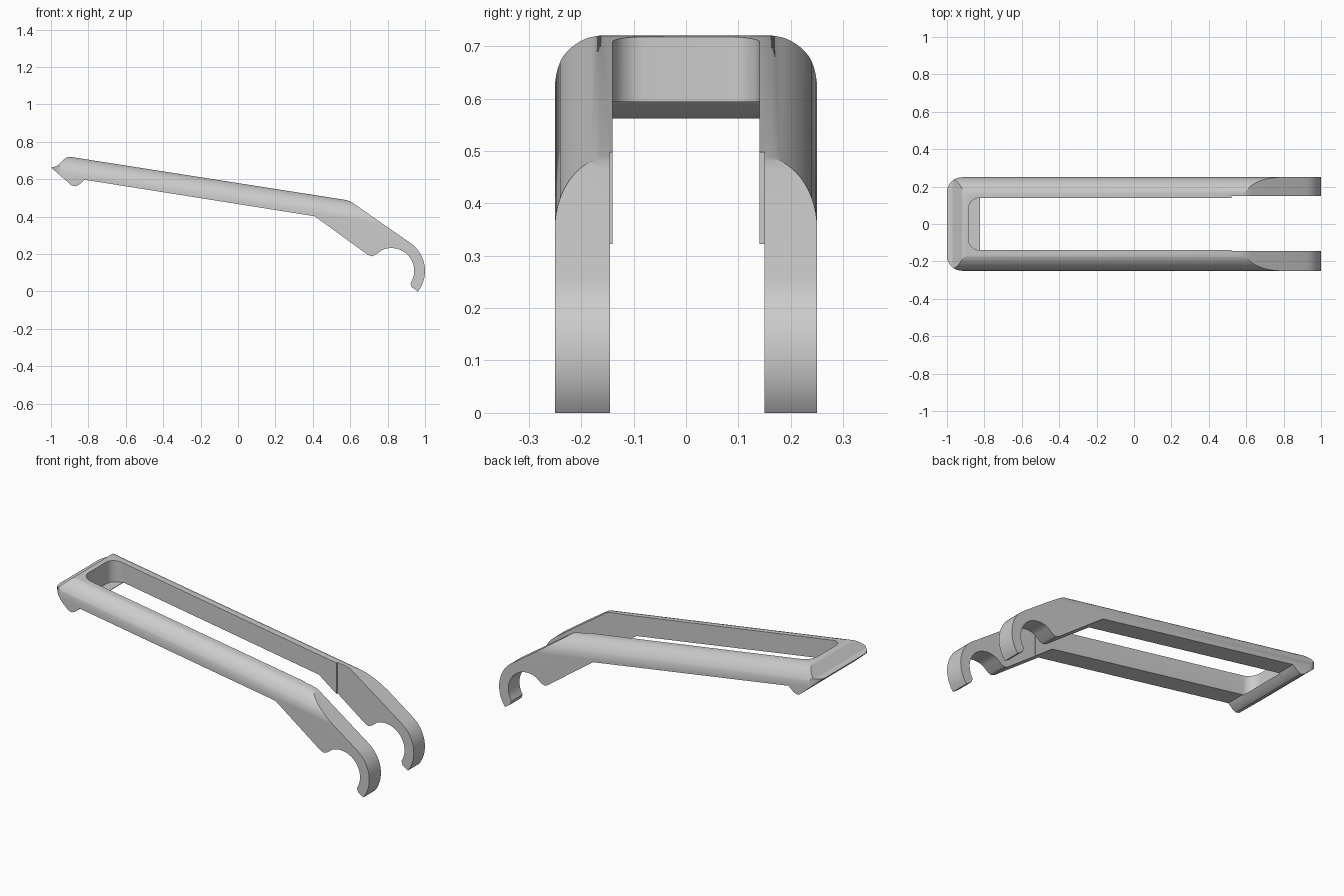
import bpy, bmesh, math

if "Cube" in bpy.data.objects:
    bpy.data.objects.remove(bpy.data.objects["Cube"])


def arc(cx, cz, r, a0, a1, n):
    return [(cx + r * math.cos(math.radians(a0 + (a1 - a0) * i / n)),
             cz + r * math.sin(math.radians(a0 + (a1 - a0) * i / n))) for i in range(n + 1)]


def prism(name, pts, t0, t1, place):
    """Extrude a 2D outline from t0 to t1; place maps (a, b, t) to xyz."""
    bm = bmesh.new()
    lo = [bm.verts.new(place(a, b, t0)) for a, b in pts]
    hi = [bm.verts.new(place(a, b, t1)) for a, b in pts]
    bm.faces.new(lo)
    bm.faces.new(hi[::-1])
    for i in range(len(pts)):
        j = (i + 1) % len(pts)
        bm.faces.new((lo[j], lo[i], hi[i], hi[j]))
    bmesh.ops.recalc_face_normals(bm, faces=bm.faces)
    me = bpy.data.meshes.new(name)
    bm.to_mesh(me)
    bm.free()
    ob = bpy.data.objects.new(name, me)
    bpy.context.collection.objects.link(ob)
    return ob


def side(a, b, t):
    return (a, t, b)


def activate(ob):
    bpy.ops.object.select_all(action='DESELECT')
    ob.select_set(True)
    bpy.context.view_layer.objects.active = ob


def intersect(ob, cutter):
    m = ob.modifiers.new("trim", 'BOOLEAN')
    m.operation, m.solver, m.object = 'INTERSECT', 'EXACT', cutter
    activate(ob)
    bpy.ops.object.modifier_apply(modifier=m.name)
    bpy.data.objects.remove(cutter)


# Side profile: pointed end, long bar, bend, hooked tip
lower_end = [(-0.89, 0.567), (-0.87, 0.562), (-0.85, 0.57), (-0.82, 0.597)]
profile = [(-0.90, 0.72), (-0.92, 0.715), (-0.945, 0.692), (-0.97, 0.669), (-1.0, 0.663)]
profile += lower_end
profile += [(0.41, 0.402), (0.695, 0.195), (0.715, 0.188), (0.735, 0.195)]
profile += arc(0.82, 0.11, 0.122, 115, -33, 20)
profile += [(0.93, 0.022), (0.962, 0.0)]
profile += arc(0.82, 0.11, 0.18, -33, 55, 14)
profile += [(0.63, 0.462), (0.60, 0.482), (0.57, 0.490)]
handle = prism("forked_handle", profile, -0.3, 0.3, side)

# Plan outline: a fork with rounded closed end and slightly thinner arms
plan = [(1.2, -0.25)] + arc(-0.92, -0.17, 0.08, 270, 180, 8)
plan += arc(-0.92, 0.17, 0.08, 180, 90, 8)
plan += [(1.2, 0.25), (1.2, 0.15), (0.52, 0.15), (0.52, 0.14)]
plan += arc(-0.825, 0.08, 0.06, 90, 180, 8) + arc(-0.825, -0.08, 0.06, 180, 270, 8)
plan += [(0.52, -0.14), (0.52, -0.145), (1.2, -0.145)]
intersect(handle, prism("plan_cutter", plan, -0.5, 1.5, lambda a, b, t: (a, b, t)))

# Cross section along the sloping bar: rounded top outer edges
slope = math.atan2(0.72 - 0.490, 0.57 + 0.90)
c, s = math.cos(slope), math.sin(slope)
section = [(-0.2505, -1.5), (0.2505, -1.5)]
section += arc(0.1445, -0.104, 0.106, 0, 90, 14) + arc(-0.1445, -0.104, 0.106, 90, 180, 14)
intersect(handle, prism("section_cutter", section, -0.6, 2.6,
                        lambda a, b, t: (-0.90 + c * t + s * b, a, 0.72 - s * t + c * b)))

# Lip bridging the closed end beneath the slot
lip = prism("end_lip", [(-0.915, 0.594)] + lower_end[:3] + [(-0.823, 0.594)], -0.16, 0.16, side)

for ob in (handle, lip):
    activate(ob)
    bpy.ops.object.shade_smooth_by_angle(angle=math.radians(25))
